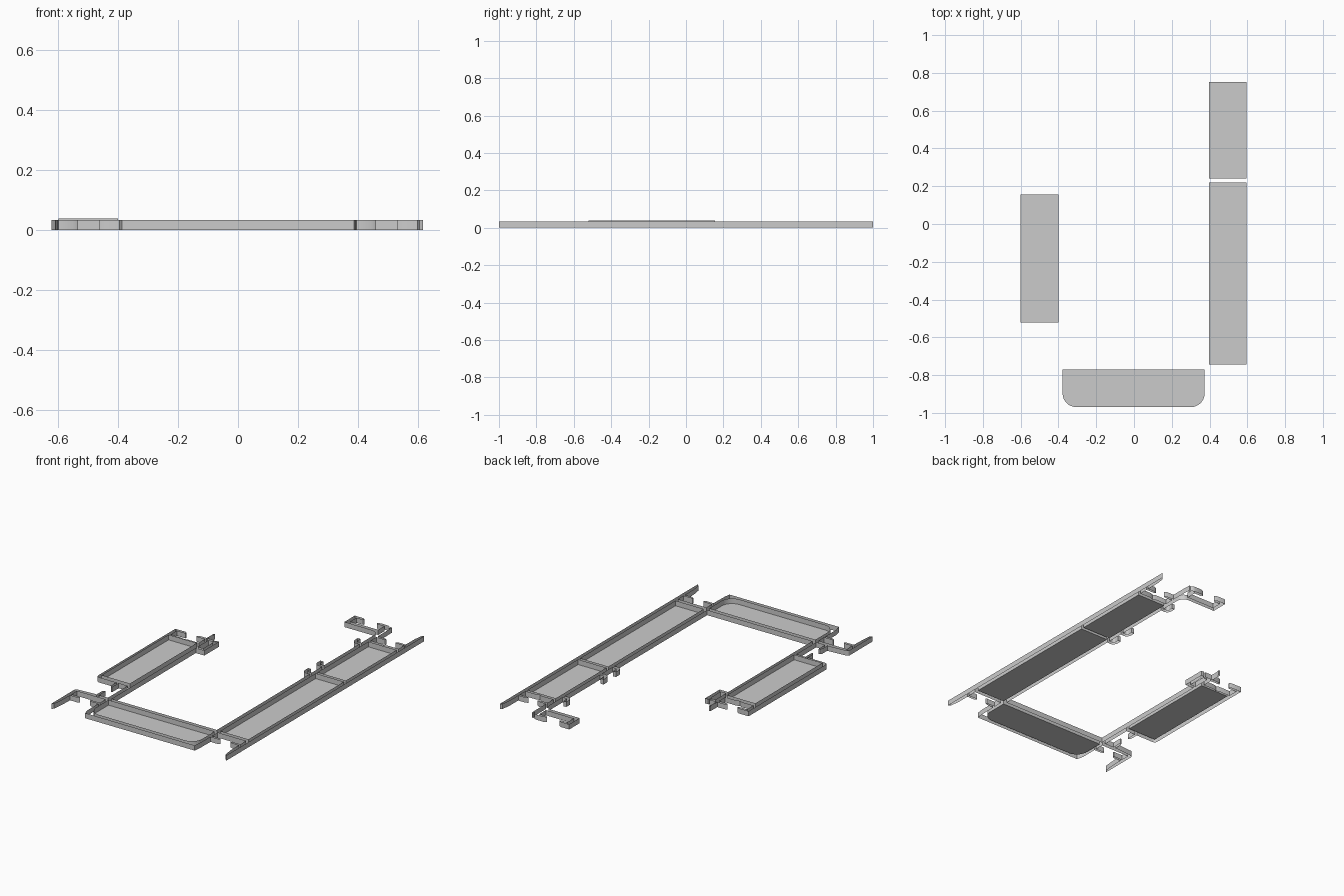
import bpy, bmesh
from math import cos, sin, radians

if "Cube" in bpy.data.objects:
    bpy.data.objects.remove(bpy.data.objects["Cube"])

H = 0.033  # extrusion height


def arc(cx, cy, r, a0, a1, n=8):
    return [(cx + r * cos(radians(a0 + (a1 - a0) * i / n)),
             cy + r * sin(radians(a0 + (a1 - a0) * i / n))) for i in range(n + 1)]


def channel(xa, xb, base, s, notch=False):
    """Lipped groove from wall xa to wall xb; s=1 opens up, s=-1 opens down."""
    def side(x, d):
        return [(x, base + s * .072), (x + d * .05, base + s * .072),
                (x + d * .066, base + s * .064), (x + d * .062, base + s * .058),
                (x, base + s * .058), (x, base)]
    d = 1 if xb > xa else -1
    m = (xa + xb) / 2
    mid = [(m - d * .02, base), (m, base - s * .008), (m + d * .02, base)] if notch else []
    return side(xa, d) + mid + side(xb, -d)[::-1]


def hook(y):
    """Small J-shaped seal hook on the inner side of the right member."""
    x = .372
    return ([(x, y)] + arc(x - .022, y + .03, .032, 270, 180, 6)
            + [(x - .054, y + .06), (x - .034, y + .06), (x - .034, y + .045)]
            + arc(x - .024, y + .031, .012, 180, 270, 4) + [(x, y + .019)])


def prong(y, tip):
    """Blade between the two halves of the left member."""
    e = .015 if tip > y else -.015
    return [(-.480, y), (-.480, tip - e), (-.472, tip), (-.464, tip), (-.464, y)]


def extrude_loop(name, pts, z0=0.0, floor=False):
    """Closed wall strip along a profile, optionally with a floor."""
    bm = bmesh.new()
    lo = [bm.verts.new((x, y, z0)) for x, y in pts]
    hi = [bm.verts.new((x, y, z0 + H)) for x, y in pts]
    n = len(pts)
    for i in range(n):
        j = (i + 1) % n
        bm.faces.new((lo[i], lo[j], hi[j], hi[i]))
    if floor:
        bm.faces.new(lo[::-1])
    bmesh.ops.recalc_face_normals(bm, faces=bm.faces)
    me = bpy.data.meshes.new(name)
    bm.to_mesh(me)
    bm.free()
    ob = bpy.data.objects.new(name, me)
    bpy.context.collection.objects.link(ob)
    bpy.ops.object.select_all(action='DESELECT')
    ob.select_set(True)
    bpy.context.view_layer.objects.active = ob
    bpy.ops.object.shade_smooth_by_angle(angle=radians(30))


def box(x0, x1, y0, y1):
    return [(x0, y0), (x1, y0), (x1, y1), (x0, y1)]


# outer skin, traced clockwise from the top right tip
p = [(.618, 1.0), (.618, -1.0), (.606, -.99), (.597, -.93)]
# lower right groove and bottom edge
p += channel(.597, .395, -.77, -1)
p += [(.393, -.95), (.388, -.993), (-.388, -.993), (-.398, -.95)]
# lower left groove
p += channel(-.398, -.600, -.77, -1)
p += [(-.603, -.93), (-.610, -.99), (-.622, -1.0), (-.622, -.77)]
p += arc(-.607, -.768, .015, 180, 90, 4)
# gap in the left member with facing prongs
p += [(-.50, -.745)] + prong(-.745, -.68) + [(-.400, -.745), (-.400, -.545)]
p += prong(-.545, -.61)[::-1]
p += arc(-.602, -.525, .020, 270, 180, 4)
# upper left groove
p += [(-.622, .255), (-.55, .255), (-.536, .247), (-.540, .239), (-.600, .239),
      (-.600, .175), (-.52, .175), (-.50, .168), (-.48, .175), (-.400, .175),
      (-.400, .239), (-.462, .239), (-.466, .247), (-.452, .255), (-.400, .255),
      (-.400, .325), (-.390, .325), (-.396, .300), (-.394, .255)]
# small side clip, then inner edge of the U
p += [(-.345, .255), (-.345, .239), (-.374, .235), (-.374, .127), (-.335, .127),
      (-.335, .225), (-.343, .235), (-.335, .254), (-.314, .254), (-.314, .108),
      (-.374, .108), (-.374, -.745), (.372, -.745)]
# seal hooks on the right member
for y in (.195, .320, .697):
    p += hook(y)
# top arm with its clip
p += arc(.322, .845, .050, 0, 90)
p += [(.127, .895), (.127, 1.0), (.185, 1.0), (.204, .990), (.198, .982),
      (.152, .982), (.152, .918), (.350, .918), (.350, .982), (.302, .982),
      (.290, .990), (.312, 1.0)]
p += arc(.360, .970, .029, 90, 0, 5) + [(.389, .99), (.397, .99), (.399, .93)]
# top right groove
p += channel(.399, .597, .772, 1, True)
p += [(.598, .94), (.606, .99)]
extrude_loop("profile_outer_wall", p)

# hollow chambers
extrude_loop("left_chamber", box(-.600, -.400, -.522, .155), .006, True)
extrude_loop("right_upper_chamber", box(.396, .596, .240, .752), 0, True)
extrude_loop("right_lower_chamber", box(.396, .596, -.745, .220), 0, True)
extrude_loop("bottom_chamber",
             [(.374, -.770), (-.378, -.770)] + arc(-.306, -.897, .072, 180, 270)
             + arc(.302, -.897, .072, 270, 360), .001, True)
